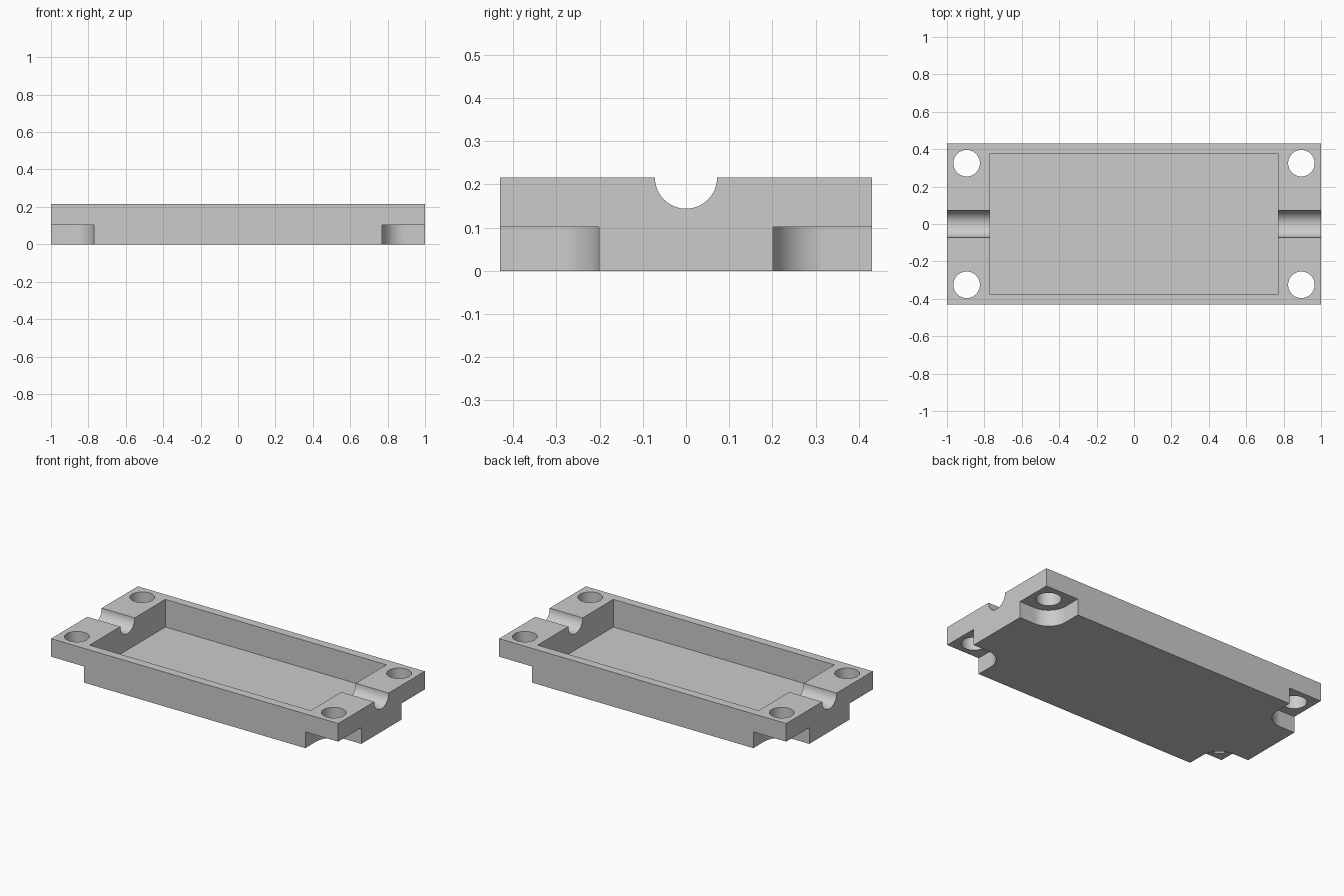
import bpy, bmesh, math

cube = bpy.data.objects.get("Cube")
if cube:
    bpy.data.objects.remove(cube, do_unlink=True)

HX, HY, TOP = 1.0, 0.431, 0.216      # outer half sizes and height
CX, CY, FLOOR = 0.77, 0.377, 0.042   # cavity half sizes and floor level
BX, BY = 0.895, 0.325                # screw hole centre
HOLE_R, POCKET_R, POCKET_Z = 0.071, 0.124, 0.102
GROOVE_R = 0.072

grey = bpy.data.materials.new("plain grey")
grey.use_nodes = True
grey.diffuse_color = (0.6, 0.6, 0.6, 1)
grey.node_tree.nodes["Principled BSDF"].inputs["Base Color"].default_value = (0.6, 0.6, 0.6, 1)


def prism(name, outline, start, end, axis="z"):
    """Extrude an outline along z, or a (y, z) outline along x."""
    place = (lambda a, b, c: (a, b, c)) if axis == "z" else (lambda a, b, c: (c, a, b))
    bm = bmesh.new()
    low = [bm.verts.new(place(a, b, start)) for a, b in outline]
    high = [bm.verts.new(place(a, b, end)) for a, b in outline]
    bm.faces.new(low)
    bm.faces.new(high)
    for i in range(len(low)):
        j = (i + 1) % len(low)
        bm.faces.new((low[i], low[j], high[j], high[i]))
    bmesh.ops.recalc_face_normals(bm, faces=bm.faces)
    mesh = bpy.data.meshes.new(name)
    bm.to_mesh(mesh)
    bm.free()
    mesh.materials.append(grey)
    obj = bpy.data.objects.new(name, mesh)
    bpy.context.collection.objects.link(obj)
    return obj


def rect(x, y):
    return [(-x, -y), (x, -y), (x, y), (-x, y)]


def arc(x, y, r, a0, a1, steps):
    angles = [math.radians(a0 + (a1 - a0) * i / steps) for i in range(steps + 1)]
    return [(x + r * math.cos(a), y + r * math.sin(a)) for a in angles]


# Tray block and the shapes cut from it
tray = prism("tray", rect(HX, HY), 0, TOP)
cutters = [prism("cavity_cutter", rect(CX, CY), FLOOR, TOP + 0.1)]

circle = arc(0, 0, 1, 0, 360, 48)[:-1]
pocket = [(HX + 0.1, BY - POCKET_R)] + arc(BX, BY, POCKET_R, 270, 180, 16)
pocket += [(BX - POCKET_R, HY + 0.1), (HX + 0.1, HY + 0.1)]

for sx in (-1, 1):
    # Half-round cable groove through each end wall
    groove = [(y * GROOVE_R, TOP + z * GROOVE_R) for y, z in circle]
    cutters.append(prism("groove_cutter", groove, sx * 0.6, sx * 1.1, "x"))
    for sy in (-1, 1):
        # Screw hole and the rounded clearance pocket beneath it
        hole = [(sx * BX + x * HOLE_R, sy * BY + y * HOLE_R) for x, y in circle]
        cutters.append(prism("hole_cutter", hole, -0.1, TOP + 0.1))
        corner = [(sx * x, sy * y) for x, y in pocket]
        cutters.append(prism("pocket_cutter", corner, -0.1, POCKET_Z))

bpy.ops.object.select_all(action="DESELECT")
bpy.context.view_layer.objects.active = tray
tray.select_set(True)
for cutter in cutters:
    cutter.hide_render = True
    cut = tray.modifiers.new("cut", "BOOLEAN")
    cut.operation = "DIFFERENCE"
    cut.solver = "EXACT"
    cut.object = cutter
    bpy.ops.object.modifier_apply(modifier=cut.name)
    bpy.data.objects.remove(cutter, do_unlink=True)

bpy.ops.object.shade_smooth_by_angle(angle=math.radians(30))
